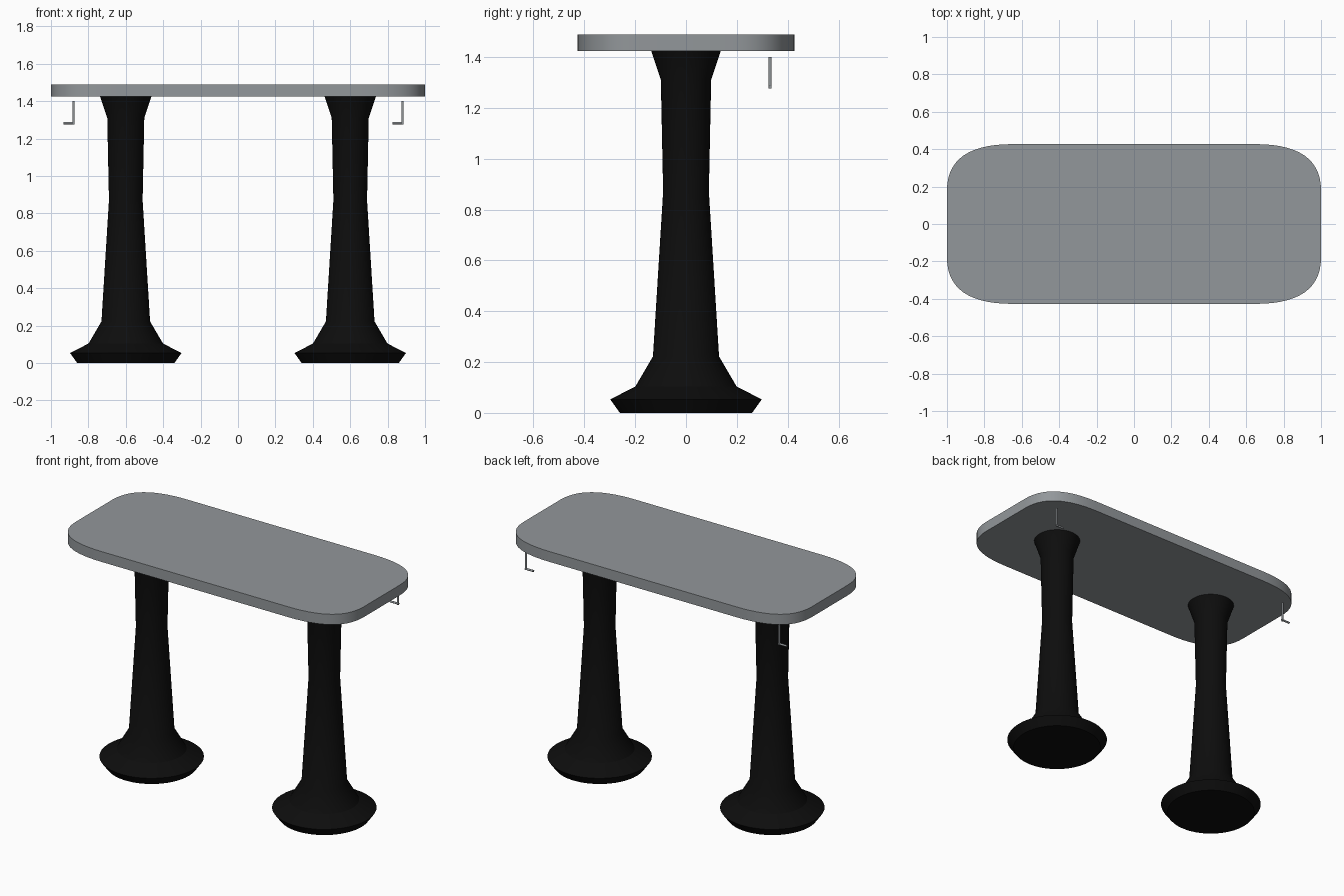
import bpy, bmesh, math
from mathutils import Vector

cube = bpy.data.objects.get("Cube")
if cube:
    bpy.data.objects.remove(cube)


def material(name, color, roughness):
    mat = bpy.data.materials.new(name)
    mat.use_nodes = True
    mat.diffuse_color = (*color, 1)
    bsdf = mat.node_tree.nodes["Principled BSDF"]
    bsdf.inputs["Base Color"].default_value = (*color, 1)
    bsdf.inputs["Roughness"].default_value = roughness
    return mat


GREY = material("grey", (0.29, 0.31, 0.325), 0.5)
BLACK = material("black", (0.004, 0.004, 0.004), 0.5)


def finish(name, bm, mat, location=(0, 0, 0), angle=30):
    """Turn a bmesh into a smooth-shaded object with sharp edges kept."""
    bmesh.ops.recalc_face_normals(bm, faces=bm.faces)
    mesh = bpy.data.meshes.new(name)
    bm.to_mesh(mesh)
    bm.free()
    mesh.materials.append(mat)
    obj = bpy.data.objects.new(name, mesh)
    obj.location = location
    bpy.context.collection.objects.link(obj)
    bpy.ops.object.select_all(action="DESELECT")
    obj.select_set(True)
    bpy.context.view_layer.objects.active = obj
    bpy.ops.object.shade_smooth_by_angle(angle=math.radians(angle))
    return obj


# Tabletop: rectangle with long, soft corners, extruded upward
HALF_X, HALF_Y = 1.0, 0.427
BOTTOM, TOP = 1.424, 1.489
STEPS = 14
start, corner, end = Vector((0.65, HALF_Y)), Vector((HALF_X, HALF_Y)), Vector((HALF_X, 0.18))
arc = []
for i in range(STEPS + 1):
    t = i / STEPS
    arc.append(start * (1 - t) ** 2 + corner * 2 * t * (1 - t) + end * t ** 2)
outline = []
for sx, sy in ((1, 1), (1, -1), (-1, -1), (-1, 1)):
    points = arc if sx * sy > 0 else arc[::-1]
    outline += [(p.x * sx, p.y * sy) for p in points]
bm = bmesh.new()
face = bm.faces.new([bm.verts.new((x, y, BOTTOM)) for x, y in outline])
extruded = bmesh.ops.extrude_face_region(bm, geom=[face], use_keep_orig=True)
bmesh.ops.translate(bm, vec=(0, 0, TOP - BOTTOM),
                    verts=[v for v in extruded["geom"] if isinstance(v, bmesh.types.BMVert)])
finish("tabletop", bm, GREY)


# Pedestal: radius and height profile spun around z
PROFILE = [(0, 0), (0.26, 0), (0.298, 0.053), (0.199, 0.104), (0.13, 0.222),
           (0.09, 0.87), (0.099, 1.31), (0.137, BOTTOM), (0, BOTTOM)]


def pedestal(name, x):
    bm = bmesh.new()
    verts = [bm.verts.new((r, 0, z)) for r, z in PROFILE]
    edges = [bm.edges.new(pair) for pair in zip(verts, verts[1:])]
    bmesh.ops.spin(bm, geom=verts + edges, cent=(0, 0, 0), axis=(0, 0, 1),
                   angle=math.tau, steps=40, use_duplicate=False)
    bmesh.ops.remove_doubles(bm, verts=bm.verts, dist=0.0005)
    finish(name, bm, BLACK, (x, 0, 0))


# Hanging hook: thin round rod with a short toe pointing to -x
ROD = 0.006


def hook(name, x):
    bm = bmesh.new()
    for a, b in (((0, 0, 0.124), (0, 0, 0)), ((ROD, 0, ROD), (-0.053, 0, ROD))):
        a, b = Vector(a), Vector(b)
        turn = (b - a).to_track_quat("Z", "Y").to_matrix().to_4x4()
        turn.translation = (a + b) / 2
        bmesh.ops.create_cone(bm, cap_ends=True, segments=12, radius1=ROD,
                              radius2=ROD, depth=(b - a).length, matrix=turn)
    finish(name, bm, GREY, (x, 0.331, 1.276), 40)


for side, sign in (("left", 1), ("right", -1)):
    pedestal(side + "_pedestal", 0.6 * sign)
    hook(side + "_hook", 0.88 * sign)
